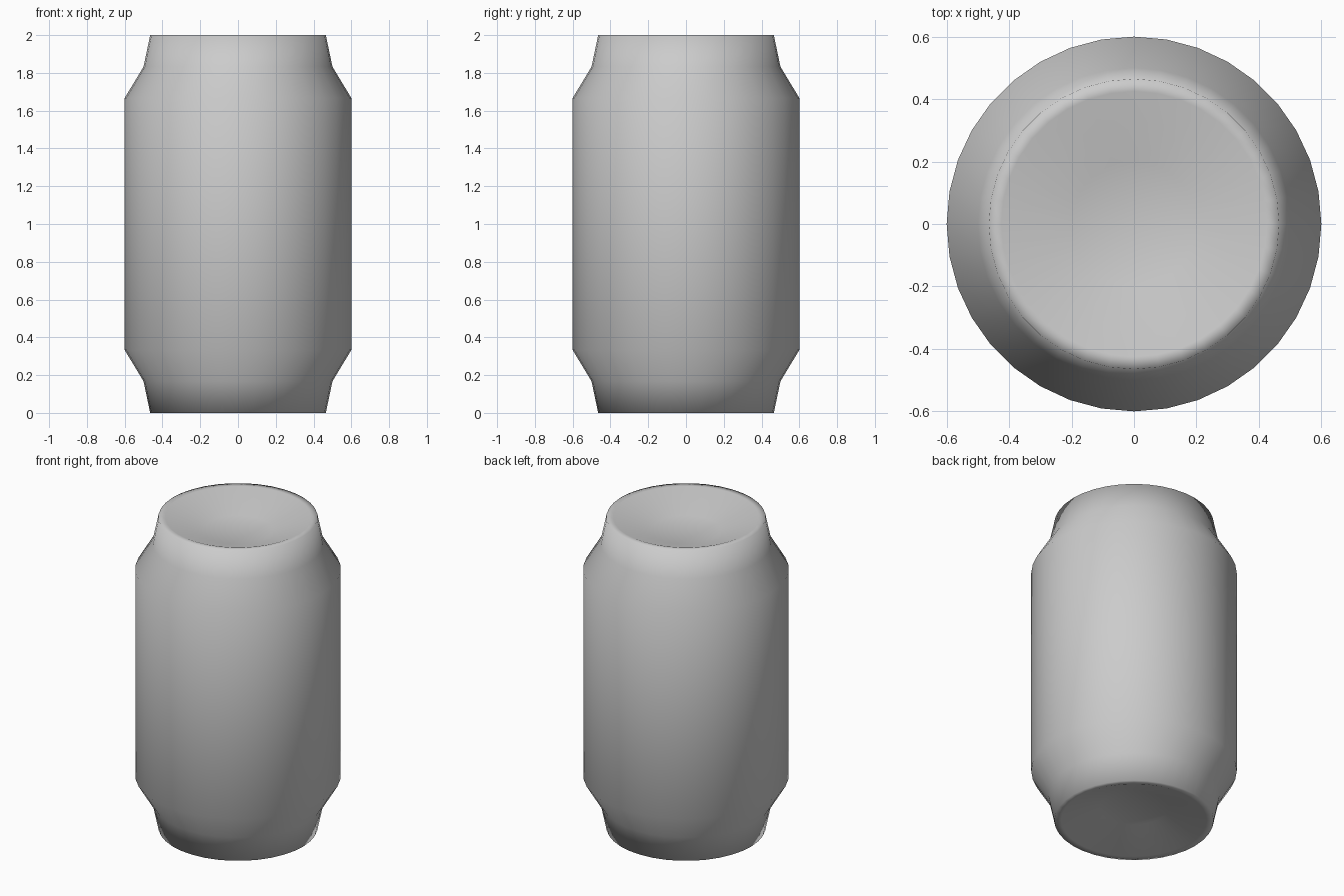
import bpy, bmesh, math

if "Cube" in bpy.data.objects:
    bpy.data.objects.remove(bpy.data.objects["Cube"])

SIDES = 36

# Upper half profile: (radius, z), from the waist to the sunken lid
upper = [(0.6, 1.667), (0.5, 1.833), (0.465, 2.0), (0.425, 2.0), (0.2, 1.915)]
# The base mirrors the lid
profile = [(r, 2.0 - z) for r, z in reversed(upper)] + upper

bm = bmesh.new()
rings = []
for r, z in profile:
    rings.append([bm.verts.new((r * math.cos(2 * math.pi * i / SIDES),
                                r * math.sin(2 * math.pi * i / SIDES), z))
                  for i in range(SIDES)])

# Walls between neighbouring rings
for a, b in zip(rings, rings[1:]):
    for i in range(SIDES):
        j = (i + 1) % SIDES
        bm.faces.new((a[i], a[j], b[j], b[i]))

# Flat centres of the base and lid
bm.faces.new(list(reversed(rings[0])))
bm.faces.new(rings[-1])
bmesh.ops.recalc_face_normals(bm, faces=bm.faces[:])
for f in bm.faces:
    f.smooth = True

mesh = bpy.data.meshes.new("drink_can")
bm.to_mesh(mesh)
bm.free()
can = bpy.data.objects.new("drink_can", mesh)
bpy.context.collection.objects.link(can)
